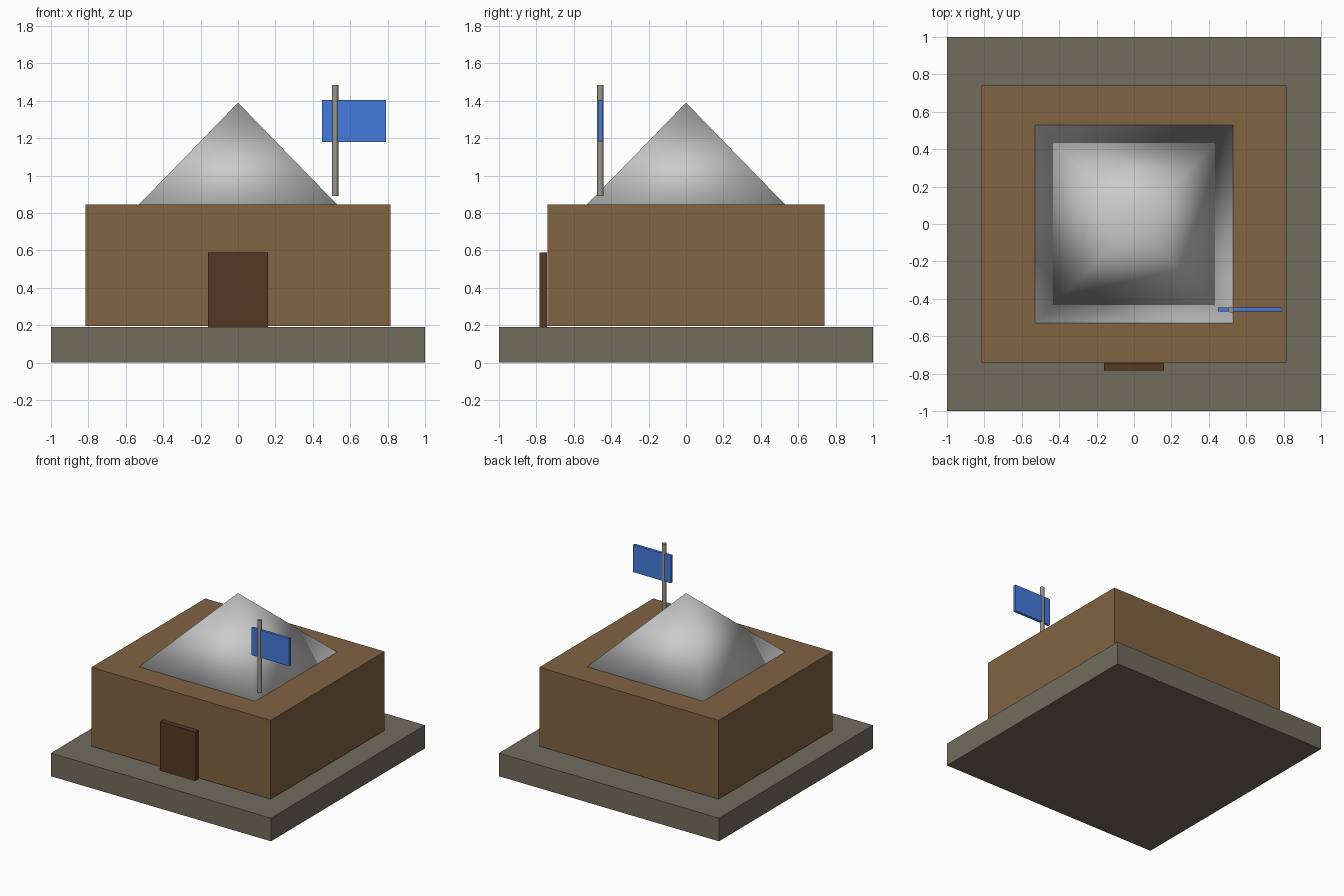
import bpy, math

if "Cube" in bpy.data.objects:
    bpy.data.objects.remove(bpy.data.objects["Cube"])


def material(name, rgb):
    m = bpy.data.materials.new(name)
    m.diffuse_color = (*rgb, 1)
    m.use_nodes = True
    m.node_tree.nodes["Principled BSDF"].inputs["Base Color"].default_value = m.diffuse_color
    return m


def box(name, lo, hi, mat):
    bpy.ops.mesh.primitive_cube_add(size=1, location=[(a + b) / 2 for a, b in zip(lo, hi)])
    ob = bpy.context.object
    ob.name = name
    ob.scale = [b - a for a, b in zip(lo, hi)]
    bpy.ops.object.transform_apply(location=False, rotation=False, scale=True)
    ob.data.materials.append(mat)
    return ob


stone = material("stone", (0.17, 0.15, 0.11))
wood = material("wood", (0.22, 0.125, 0.055))
dark_wood = material("dark_wood", (0.09, 0.04, 0.018))
blue = material("blue", (0.06, 0.2, 0.72))
pole_grey = material("pole_grey", (0.33, 0.31, 0.27))

# Foundation slab, house body and door
box("foundation", (-1, -1, 0), (1, 1, 0.19), stone)
box("walls", (-0.815, -0.74, 0.197), (0.815, 0.74, 0.845), wood)
box("door", (-0.16, -0.783, 0.19), (0.16, -0.742, 0.59), dark_wood)

# Smooth-shaded pyramid roof, its foot just sunk into the walls
base_z, apex_z = 0.842, 1.39
bpy.ops.mesh.primitive_cone_add(vertices=4, radius1=0.533 * math.sqrt(2), radius2=0,
                                depth=apex_z - base_z,
                                location=(0, 0, (base_z + apex_z) / 2),
                                rotation=(0, 0, math.pi / 4))
roof = bpy.context.object
roof.name = "roof"
bpy.ops.object.shade_smooth()

# Flagpole and flag
bpy.ops.mesh.primitive_cylinder_add(vertices=8, radius=0.017, depth=0.595,
                                    location=(0.519, -0.458, 1.1875))
pole = bpy.context.object
pole.name = "flagpole"
pole.data.materials.append(pole_grey)
bpy.ops.object.shade_smooth_by_angle(angle=math.radians(50))
box("flag", (0.45, -0.468, 1.18), (0.792, -0.446, 1.405), blue)
